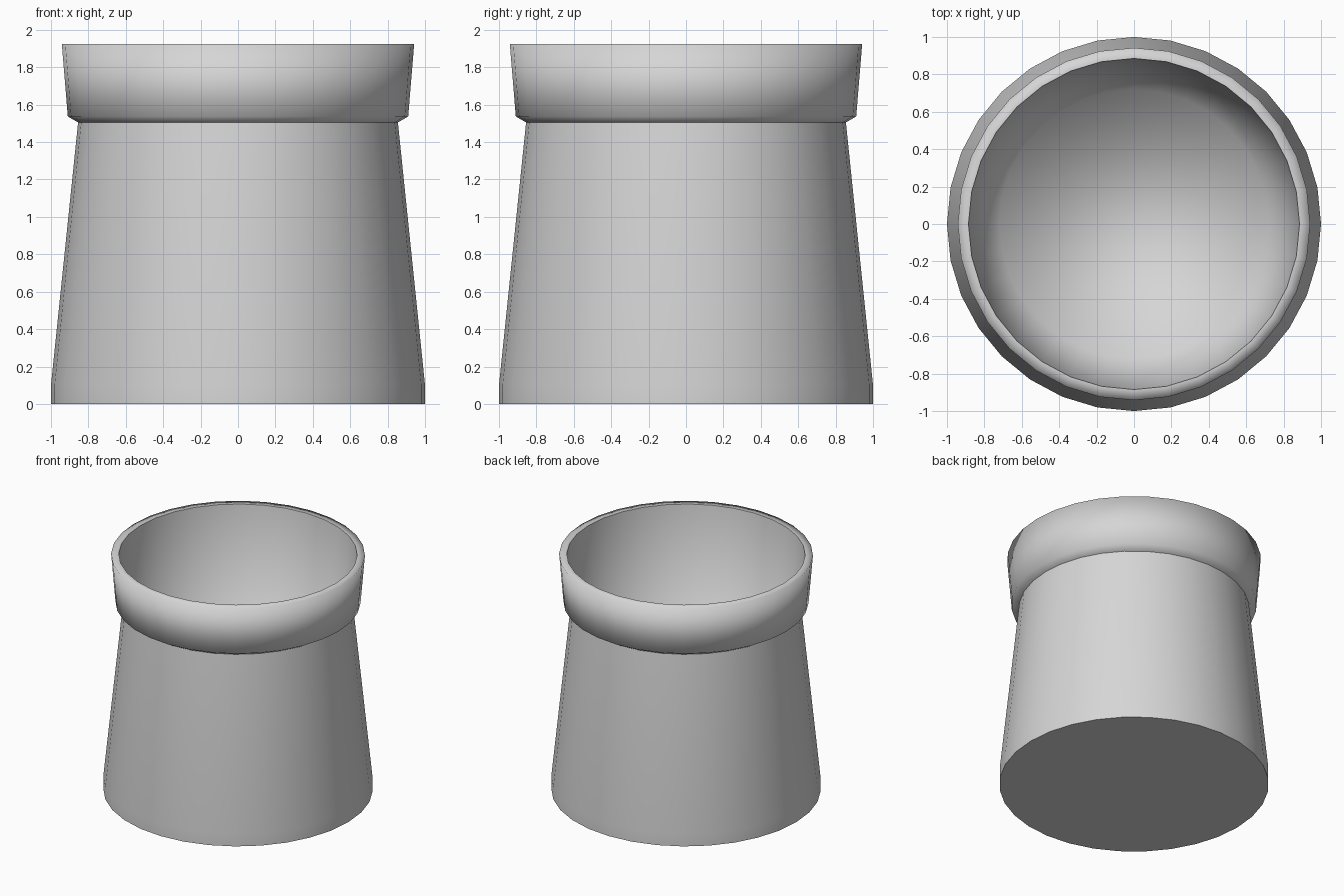
import bpy, bmesh, math

SEGMENTS = 32

cube = bpy.data.objects.get("Cube")
if cube:
    bpy.data.objects.remove(cube, do_unlink=True)

# Single grey material
grey = bpy.data.materials.new("light_grey")
grey.use_nodes = True
colour = (0.67, 0.67, 0.67, 1)
grey.diffuse_color = colour
grey.node_tree.nodes["Principled BSDF"].inputs["Base Color"].default_value = colour


def on_ring(vert, ring):
    """True if the vertex lies on the circle (radius, height)."""
    radius, height = ring
    return (abs(vert.co.xy.length - radius) < 0.001
            and abs(vert.co.z - height) < 0.001)


def lathe(name, profile, sharp_rings):
    """Spin a (radius, height) profile about z and cap both open ends."""
    bm = bmesh.new()
    verts = [bm.verts.new((r, 0, z)) for r, z in profile]
    edges = [bm.edges.new(pair) for pair in zip(verts, verts[1:])]
    bmesh.ops.spin(bm, geom=verts + edges, cent=(0, 0, 0), axis=(0, 0, 1),
                   angle=math.tau, steps=SEGMENTS, use_duplicate=False)
    bmesh.ops.remove_doubles(bm, verts=bm.verts, dist=0.0005)
    rims = [e for e in bm.edges if e.is_boundary]
    bmesh.ops.holes_fill(bm, edges=rims, sides=SEGMENTS)
    bmesh.ops.recalc_face_normals(bm, faces=bm.faces)
    for face in bm.faces:
        face.smooth = True
    for edge in bm.edges:
        edge.smooth = not any(all(on_ring(v, ring) for v in edge.verts)
                              for ring in sharp_rings)
    mesh = bpy.data.meshes.new(name)
    bm.to_mesh(mesh)
    bm.free()
    mesh.materials.append(grey)
    obj = bpy.data.objects.new(name, mesh)
    bpy.context.collection.objects.link(obj)
    return obj


# Creased rings: foot, joint under the collar and inner edge of the lip
foot = (1, 0)
joint = (0.855, 1.505)
lip = (0.885, 1.925)

# Tapered body, flared collar, flat lip and deep hollow in one closed shell
lathe("tapered_cup",
      [foot, (1, 0.1), joint, (0.91, 1.537), (0.942, 1.925), lip, (0.72, 0.3)],
      [foot, joint, lip])
